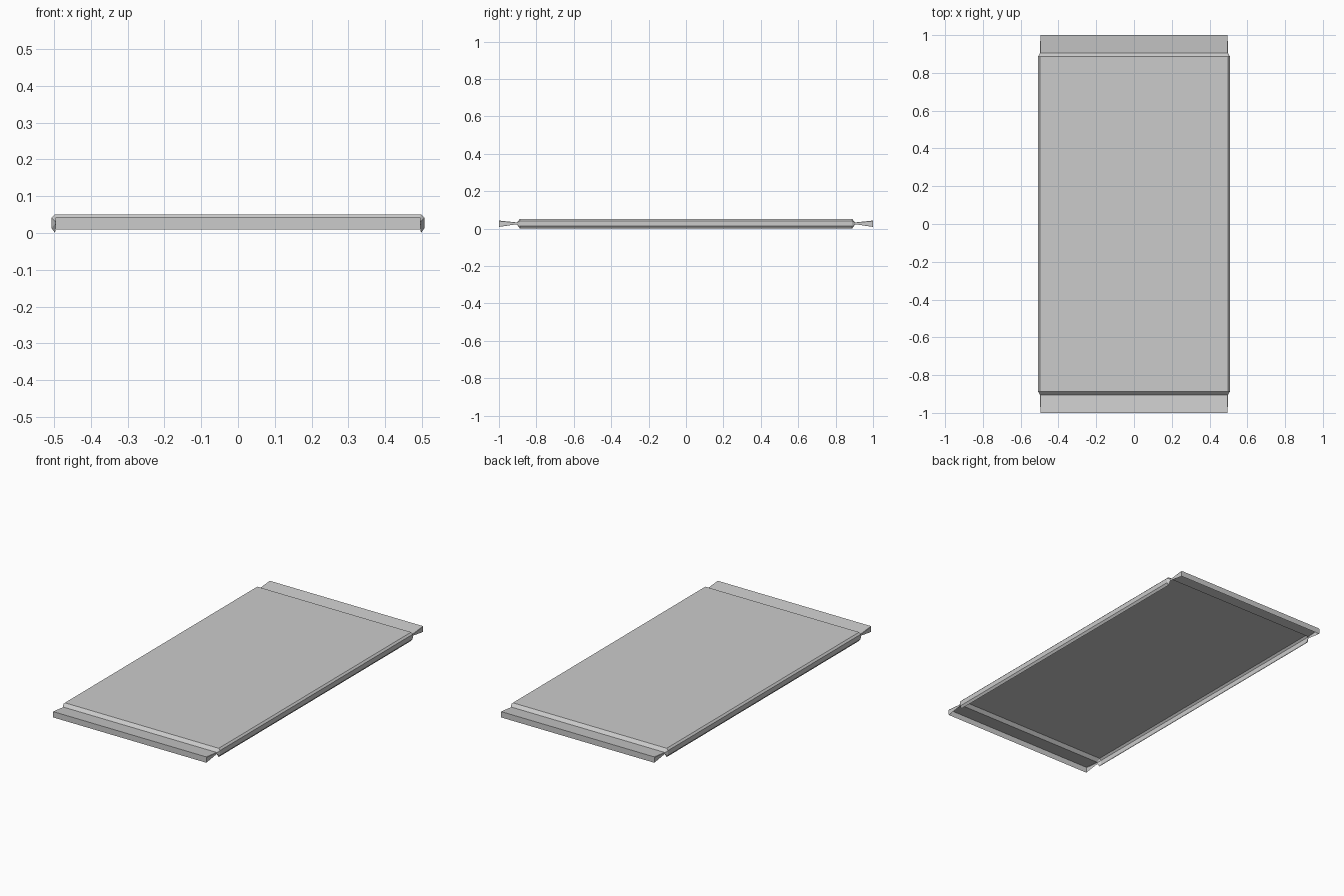
import bpy, bmesh

if "Cube" in bpy.data.objects:
    bpy.data.objects.remove(bpy.data.objects["Cube"])


def half_section(y):
    # (x, z) points from the top edge down the rolled side skirt
    a = abs(y)
    if a > 0.95:
        return [(0.495, 0.044), (0.496, 0.041), (0.496, 0.015), (0.495, 0.01)]
    if a > 0.895:
        return [(0.495, 0.034), (0.497, 0.033), (0.497, 0.026), (0.496, 0.024)]
    return [(0.497, 0.052), (0.507, 0.042), (0.507, 0.014), (0.497, 0.001)]


# Open-bottomed pan lofted along y
bm = bmesh.new()
rows = []
for y in (-1.0, -0.905, -0.888, 0.888, 0.905, 1.0):
    half = half_section(y)
    section = [(-x, z) for x, z in reversed(half)] + half
    rows.append([bm.verts.new((x, y, z)) for x, z in section])
for r0, r1 in zip(rows, rows[1:]):
    for i in range(len(r0) - 1):
        bm.faces.new((r0[i], r0[i + 1], r1[i + 1], r1[i]))

# End walls
bm.faces.new(rows[0])
bm.faces.new(rows[-1])
bmesh.ops.recalc_face_normals(bm, faces=bm.faces)
top = max(bm.faces, key=lambda f: f.calc_area())
if top.normal.z < 0:
    bmesh.ops.reverse_faces(bm, faces=bm.faces)

low = min(v.co.z for v in bm.verts)
for v in bm.verts:
    v.co.z -= low
mesh = bpy.data.meshes.new("tray_panel")
bm.to_mesh(mesh)
bm.free()
panel = bpy.data.objects.new("tray_panel", mesh)
bpy.context.collection.objects.link(panel)
